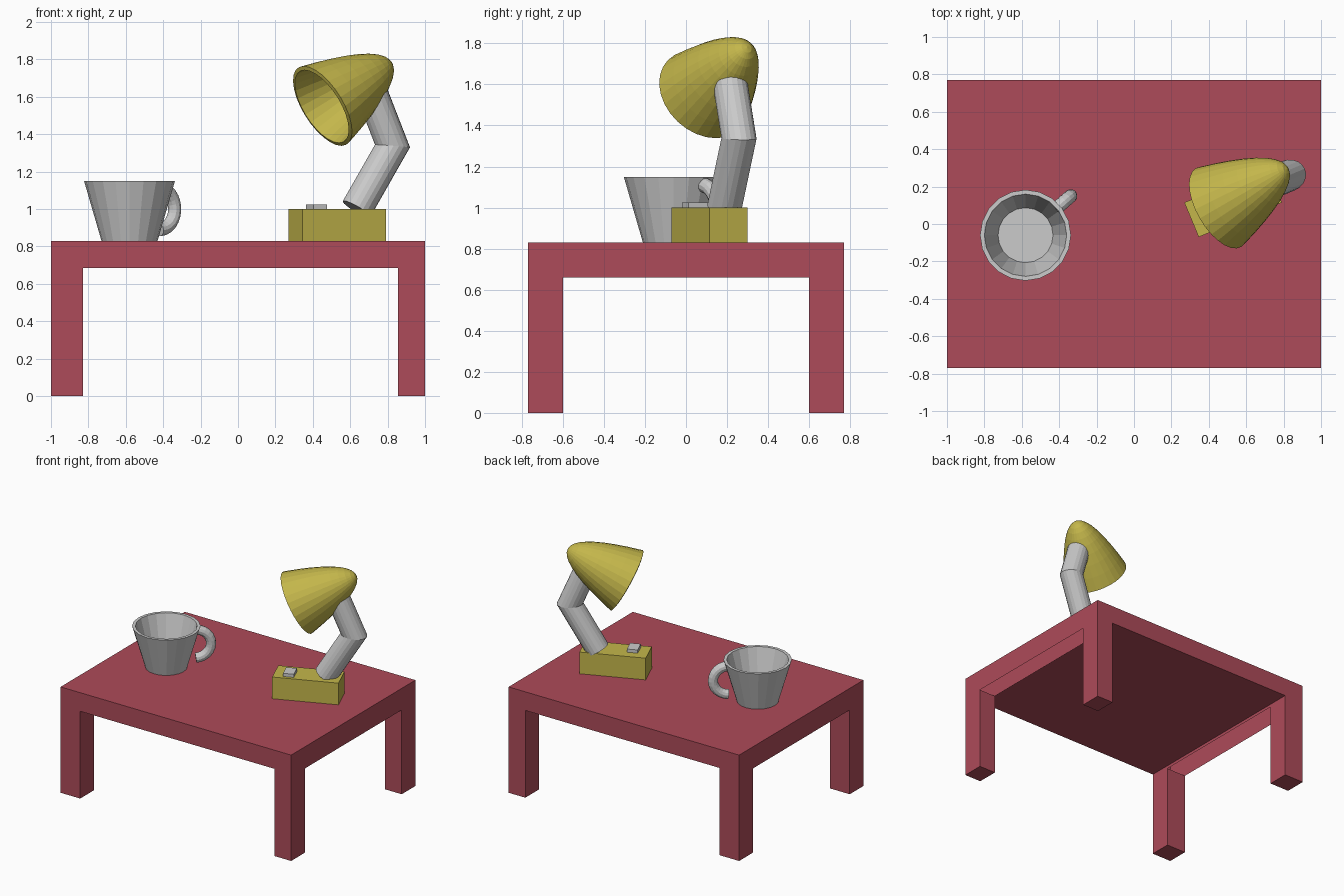
import bpy, bmesh, math
from mathutils import Vector, Matrix

if "Cube" in bpy.data.objects:
    bpy.data.objects.remove(bpy.data.objects["Cube"])


def material(name, color):
    m = bpy.data.materials.new(name)
    m.diffuse_color = (*color, 1)
    m.use_nodes = True
    m.node_tree.nodes["Principled BSDF"].inputs["Base Color"].default_value = m.diffuse_color
    return m


RED = material("table_red", (0.42, 0.07, 0.1))
YELLOW = material("lamp_yellow", (0.55, 0.47, 0.07))


def finish(bm, name, mat=None, matrix=Matrix()):
    bmesh.ops.recalc_face_normals(bm, faces=bm.faces)
    me = bpy.data.meshes.new(name)
    bm.to_mesh(me)
    bm.free()
    ob = bpy.data.objects.new(name, me)
    ob.matrix_world = matrix
    bpy.context.collection.objects.link(ob)
    if mat:
        me.materials.append(mat)
    return ob


def box(name, center, size, mat=None, angle=0):
    bm = bmesh.new()
    bmesh.ops.create_cube(bm, size=1)
    bmesh.ops.scale(bm, vec=size, verts=bm.verts)
    return finish(bm, name, mat, Matrix.Translation(center) @ Matrix.Rotation(angle, 4, 'Z'))


def skin(bm, rings, caps):
    n = len(rings[0])
    for a, b in zip(rings, rings[1:]):
        for i in range(n):
            j = (i + 1) % n
            bm.faces.new((a[i], a[j], b[j], b[i]))
    if caps:
        bm.faces.new(rings[0])
        bm.faces.new(rings[-1])


def lathe(name, profile, sides, mat=None, matrix=Matrix()):
    bm = bmesh.new()
    rings = [[bm.verts.new((r * math.cos(math.tau * i / sides), r * math.sin(math.tau * i / sides), z))
              for i in range(sides)] for r, z in profile]
    skin(bm, rings, False)
    bmesh.ops.remove_doubles(bm, verts=bm.verts, dist=1e-5)
    return finish(bm, name, mat, matrix)


def tube(name, path, radius, sides):
    """Round tube along a path, mitred at each bend."""
    pts = [Vector(p) for p in path]
    dirs = [(b - a).normalized() for a, b in zip(pts, pts[1:])]
    u = dirs[0].orthogonal().normalized()
    v = dirs[0].cross(u)
    ring = [pts[0] + radius * (u * math.cos(math.tau * i / sides) + v * math.sin(math.tau * i / sides))
            for i in range(sides)]
    bm = bmesh.new()
    rings = [[bm.verts.new(p) for p in ring]]
    for k, d in enumerate(dirs):
        n = (d + dirs[min(k + 1, len(dirs) - 1)]).normalized()
        ring = [p + d * ((pts[k + 1] - p).dot(n) / d.dot(n)) for p in ring]
        rings.append([bm.verts.new(p) for p in ring])
    skin(bm, rings, True)
    return finish(bm, name)


# Table: slab between two end frames that are hollow underneath
TOP = 0.83
X0, X1 = -0.83, 0.855
box("table_top", ((X0 + X1) / 2, 0, (TOP + 0.684) / 2), (X1 - X0, 1.54, TOP - 0.684), RED)
frame = [(-.77, 0), (-.6, 0), (-.6, .66), (.6, .66), (.6, 0), (.77, 0), (.77, TOP), (-.77, TOP)]
for name, xa, xb in (("left_leg_frame", -1, X0), ("right_leg_frame", X1, 1)):
    bm = bmesh.new()
    rings = [[bm.verts.new((x, y, z)) for y, z in frame] for x in (xa, xb)]
    skin(bm, rings, True)
    bmesh.ops.recalc_face_normals(bm, faces=bm.faces)
    gap = [f for f in bm.faces if all(abs(v.co.z - .66) < 1e-4 for v in f.verts)]
    bmesh.ops.delete(bm, geom=gap, context='FACES_ONLY')
    finish(bm, name, RED)

# Mug with half-ring handle
MUG = Vector((-0.58, -0.06, 0))
lathe("mug", [(0, TOP), (.15, TOP), (.243, 1.15), (.22, 1.15), (.147, .89), (0, .89)], 20,
      None, Matrix.Translation(MUG))
out = Vector((math.cos(math.radians(41)), math.sin(math.radians(41)), 0))
arc = [math.pi * (i / 12 - 0.5) for i in range(13)]
tube("mug_handle", [MUG + out * (.21 + .11 * math.cos(t)) + Vector((0, 0, 1.0 + .11 * math.sin(t)))
                    for t in arc], .036, 12)

# Lamp base and switch
TURN = math.radians(22.6)
box("lamp_base", (.53, .115, .915), (.482, .2, .17), YELLOW, TURN)
box("lamp_switch", (.42, .045, 1.008), (.078, .105, .034), None, TURN)

# Bent arm
tube("lamp_arm", [(.634, .187, 1.0), (.826, .258, 1.337), (.722, .215, 1.605)], .085, 20)

# Shade: hollow paraboloid, tip along local +z
axis = Vector((.76, .437, .48)).normalized()
L, R = .48, .243
profile = [(R * k / 9, L * (1 - (k / 9) ** 2)) for k in range(10)]
place = Matrix.Translation((.452, .088, 1.551)) @ axis.to_track_quat('Z', 'Y').to_matrix().to_4x4()
shade = lathe("lamp_shade", profile, 28, YELLOW, place)
mod = shade.modifiers.new("wall", 'SOLIDIFY')
mod.thickness = .022
mod.offset = -1
